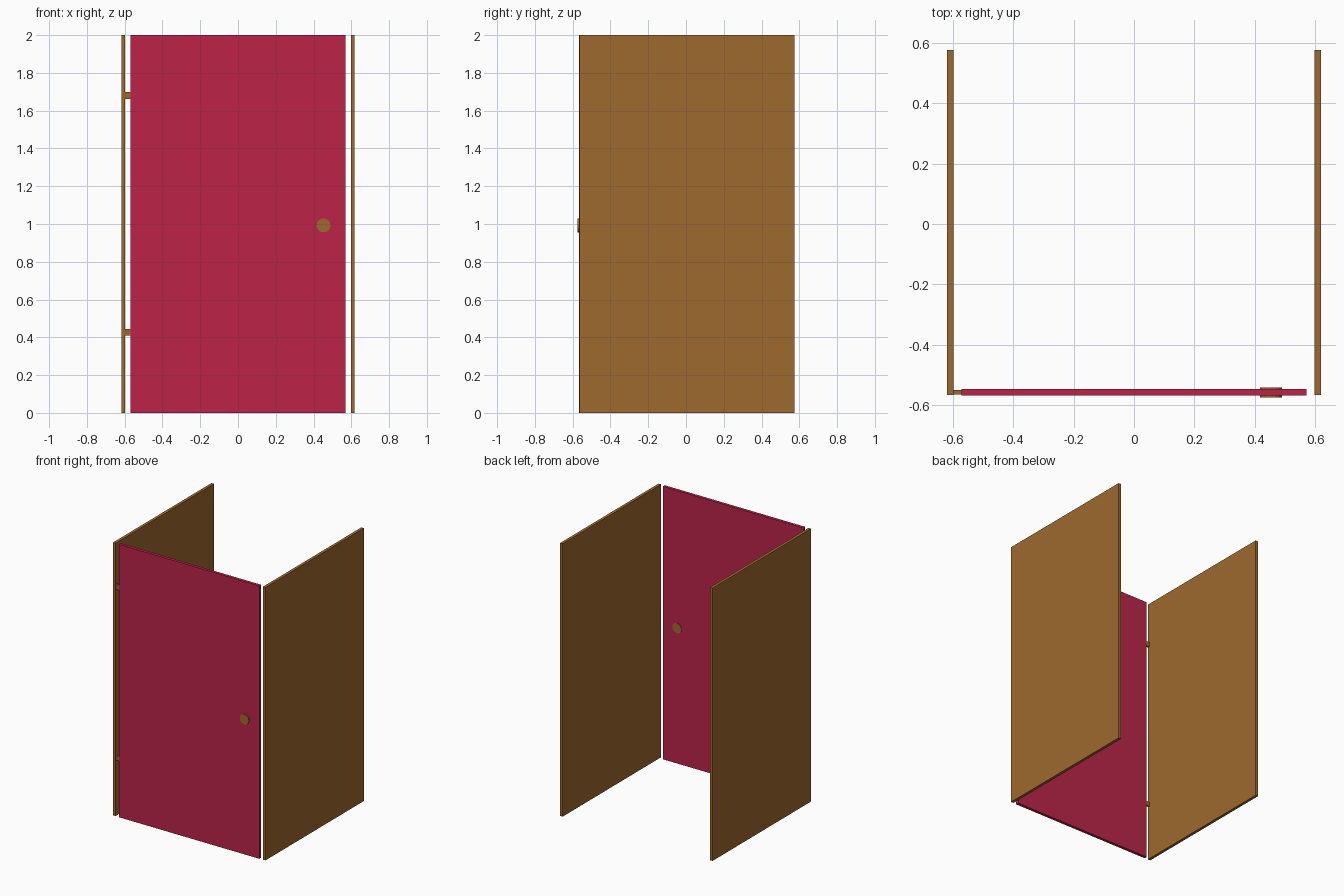
import bpy
import bmesh
import math
from mathutils import Matrix

if "Cube" in bpy.data.objects:
    bpy.data.objects.remove(bpy.data.objects["Cube"])


def material(name, rgb):
    m = bpy.data.materials.new(name)
    lin = [((c / 255 + 0.055) / 1.055) ** 2.4 for c in rgb]
    m.diffuse_color = (*lin, 1)
    m.use_nodes = True
    m.node_tree.nodes["Principled BSDF"].inputs["Base Color"].default_value = m.diffuse_color
    return m


wood = material("brown wood", (158, 106, 47))
red = material("crimson paint", (188, 36, 73))


def finish(name, bm, mat):
    mesh = bpy.data.meshes.new(name)
    bm.to_mesh(mesh)
    bm.free()
    mesh.materials.append(mat)
    ob = bpy.data.objects.new(name, mesh)
    bpy.context.collection.objects.link(ob)


def box(name, x, y, z, mat):
    """Box from (min, max) ranges on each axis."""
    bm = bmesh.new()
    bmesh.ops.create_cube(bm, size=1)
    for v in bm.verts:
        v.co = [r[0] + (c + 0.5) * (r[1] - r[0]) for c, r in zip(v.co, (x, y, z))]
    finish(name, bm, mat)


# Side walls
for name, x in (("left_wall", (-0.618, -0.597)), ("right_wall", (0.597, 0.618))):
    box(name, x, (-0.565, 0.575), (0, 2), wood)

# Door panel
box("door", (-0.57, 0.57), (-0.567, -0.545), (0, 2), red)

# Hinges between left wall and door
for name, z in (("upper_hinge", (1.662, 1.698)), ("lower_hinge", (0.41, 0.443))):
    box(name, (-0.60, -0.565), (-0.563, -0.549), z, wood)

# Round door knob, passing through the door
bm = bmesh.new()
bmesh.ops.create_cone(bm, cap_ends=True, segments=16, radius1=0.037, radius2=0.037, depth=0.033,
                      matrix=Matrix.Translation((0.453, -0.5575, 0.993)) @ Matrix.Rotation(math.pi / 2, 4, 'X'))
finish("door_knob", bm, wood)
